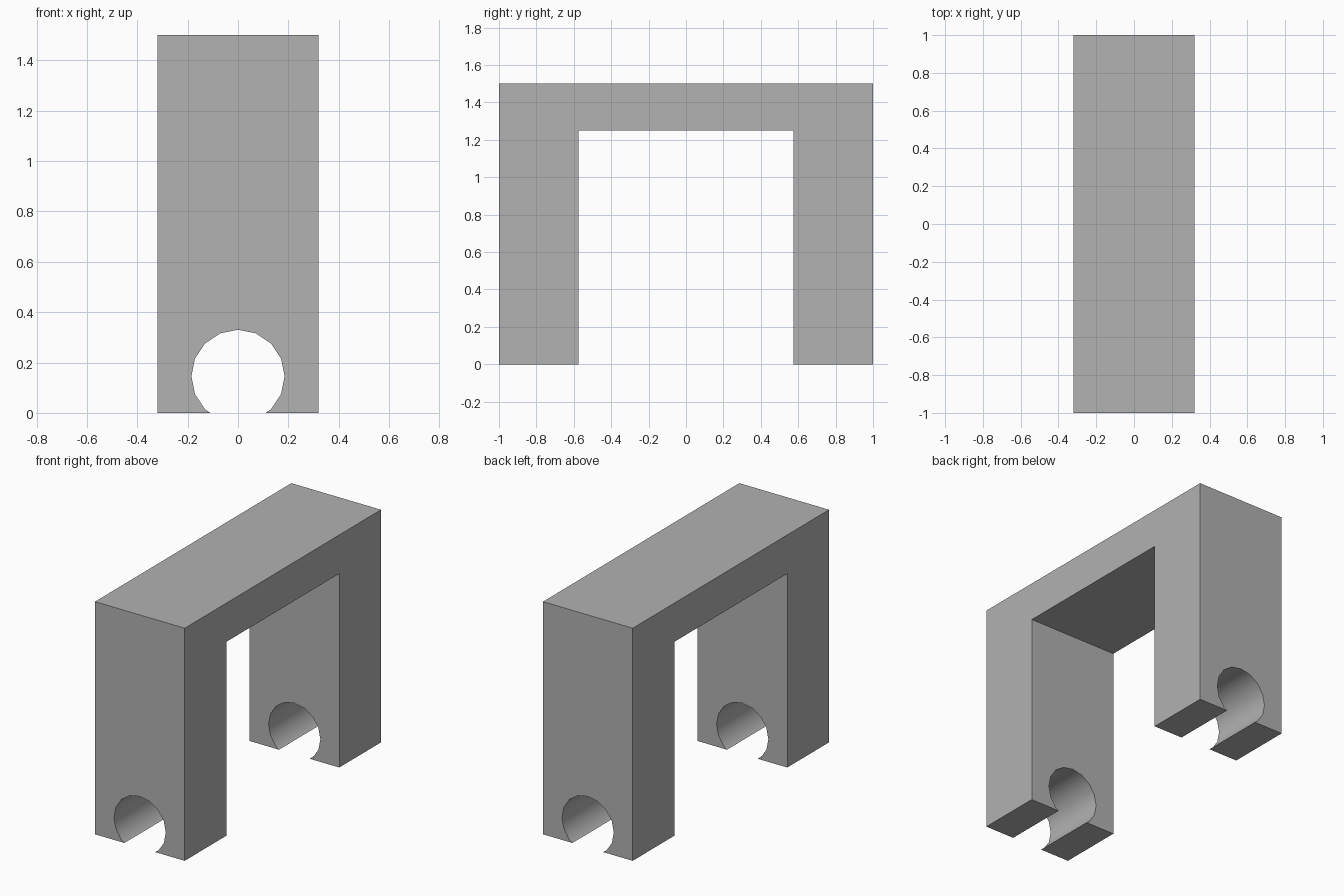
import bpy
import math

cube = bpy.data.objects.get("Cube")
if cube:
    bpy.data.objects.remove(cube, do_unlink=True)

HALF_W, HALF_L, HEIGHT = 0.32, 1.0, 1.5
INNER_Y, BEAM_Z = 0.575, 1.25
HOLE_R, HOLE_Z = 0.185, 0.145

grey = bpy.data.materials.new("mid_grey")
grey.use_nodes = True
color = (0.445, 0.445, 0.445, 1)
grey.diffuse_color = color
grey.node_tree.nodes["Principled BSDF"].inputs["Base Color"].default_value = color

# Arch: an upside-down U profile extruded across x
half = [(INNER_Y, BEAM_Z), (INNER_Y, 0), (HALF_L, 0), (HALF_L, HEIGHT)]
profile = half + [(-y, z) for y, z in reversed(half)]
n = len(profile)
verts = [(x, y, z) for x in (-HALF_W, HALF_W) for y, z in profile]
faces = [list(reversed(range(n))), list(range(n, 2 * n))]
faces += [(i, (i + 1) % n, n + (i + 1) % n, n + i) for i in range(n)]
mesh = bpy.data.meshes.new("arch_bracket")
mesh.from_pydata(verts, [], faces)
mesh.materials.append(grey)
arch = bpy.data.objects.new("arch_bracket", mesh)
bpy.context.collection.objects.link(arch)

# Clip holes: one round cutter through the feet of both legs
bpy.ops.object.mode_set(mode='OBJECT') if bpy.context.object else None
bpy.ops.object.select_all(action='DESELECT')
bpy.ops.mesh.primitive_cylinder_add(vertices=16, radius=HOLE_R, depth=3,
                                    location=(0, 0, HOLE_Z),
                                    rotation=(math.pi / 2, 0, 0))
cutter = bpy.context.object
cutter.name = "clip_hole_cutter"
cutter.data.materials.append(grey)
cutter.hide_render = True

cut = arch.modifiers.new("clip_holes", 'BOOLEAN')
cut.operation = 'DIFFERENCE'
cut.solver = 'EXACT'
cut.object = cutter

# Apply the cut with consistent outward normals, then smooth the hole walls
bpy.ops.object.select_all(action='DESELECT')
arch.select_set(True)
bpy.context.view_layer.objects.active = arch
bpy.ops.object.mode_set(mode='EDIT')
bpy.ops.mesh.select_all(action='SELECT')
bpy.ops.mesh.normals_make_consistent(inside=False)
bpy.ops.object.mode_set(mode='OBJECT')
bpy.ops.object.modifier_apply(modifier=cut.name)
bpy.data.objects.remove(cutter, do_unlink=True)
bpy.ops.object.shade_smooth_by_angle(angle=math.radians(30))
